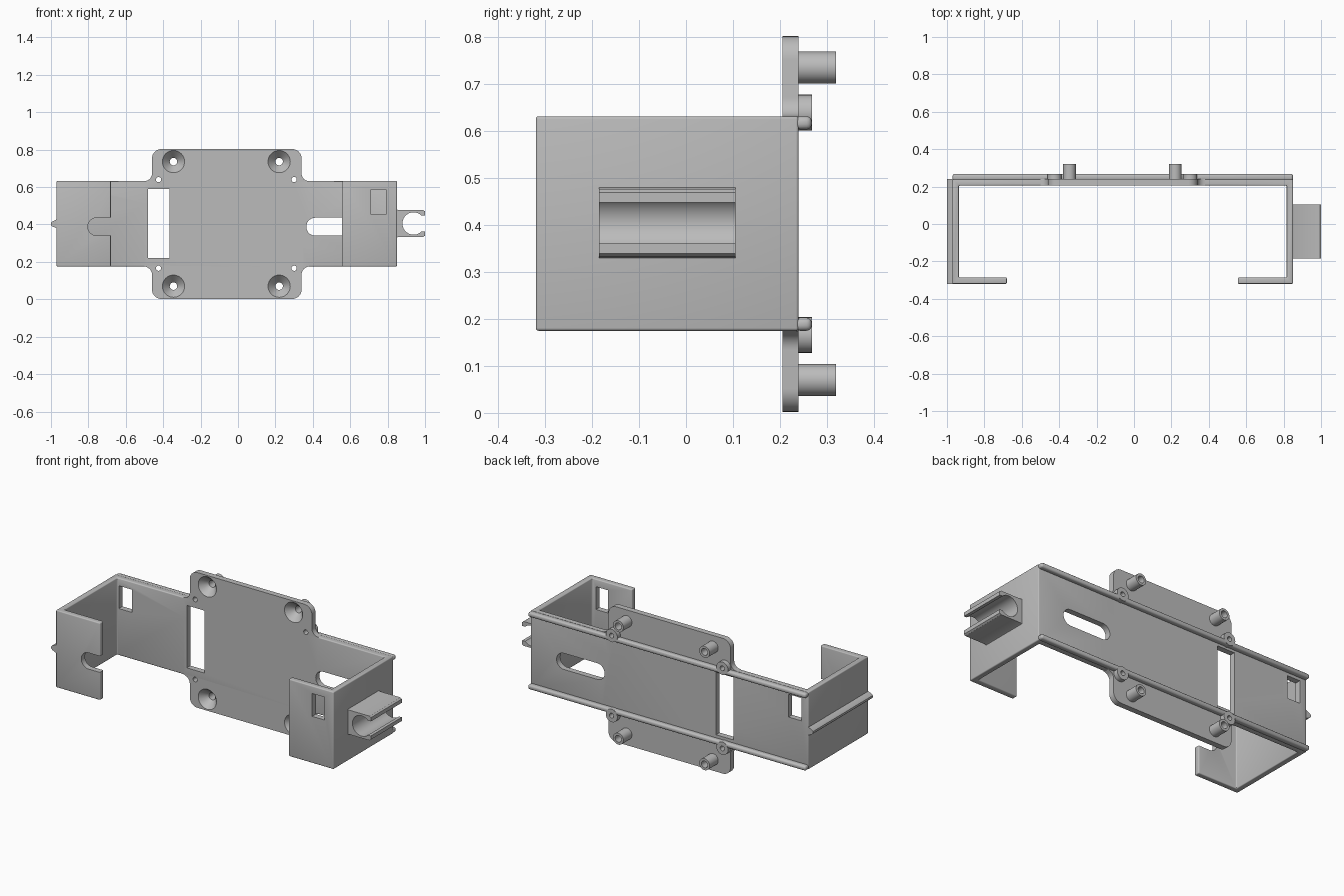
import bpy, bmesh, math
from mathutils import Matrix, Vector

if "Cube" in bpy.data.objects:
    bpy.data.objects.remove(bpy.data.objects["Cube"])

grey = bpy.data.materials.new("grey plastic")
grey.diffuse_color = (0.5, 0.5, 0.5, 1)
grey.use_nodes = True
grey.node_tree.nodes["Principled BSDF"].inputs["Base Color"].default_value = grey.diffuse_color


def prism(name, pts, lo, hi, axis="Y", bevel=0):
    """Extrude an outline: (x, z) along Y, or (x, y) along Z."""
    bm = bmesh.new()
    place = (lambda a, b, c: (a, c, b)) if axis == "Y" else (lambda a, b, c: (a, b, c))
    low = [bm.verts.new(place(a, b, lo)) for a, b in pts]
    high = [bm.verts.new(place(a, b, hi)) for a, b in pts]
    bm.faces.new(low)
    bm.faces.new(high)
    for i in range(len(pts)):
        j = (i + 1) % len(pts)
        bm.faces.new((low[i], low[j], high[j], high[i]))
    bmesh.ops.recalc_face_normals(bm, faces=bm.faces)
    if bevel:
        bmesh.ops.bevel(bm, geom=list(bm.edges), offset=bevel, segments=3,
                        profile=0.5, affect="EDGES", clamp_overlap=True)
    me = bpy.data.meshes.new(name)
    bm.to_mesh(me)
    bm.free()
    me.materials.append(grey)
    ob = bpy.data.objects.new(name, me)
    bpy.context.collection.objects.link(ob)
    return ob


def rect(x0, x1, z0, z1):
    return [(x0, z0), (x1, z0), (x1, z1), (x0, z1)]


def arc(cx, cz, r, a0, a1, n=8):
    angles = [math.radians(a0 + (a1 - a0) * i / n) for i in range(n + 1)]
    return [(cx + r * math.cos(a), cz + r * math.sin(a)) for a in angles]


def disc(name, x, z, r, y0, y1):
    return prism(name, arc(x, z, r, 0, 360, 32)[:-1], y0, y1)


def cone(name, x, z, r0, r1, y0, y1):
    ob = disc(name, x, z, r0, y0, y1)
    for v in ob.data.vertices:
        if v.co.y > (y0 + y1) / 2:
            v.co.x = x + (v.co.x - x) * r1 / r0
            v.co.z = z + (v.co.z - z) * r1 / r0
    return ob


def boolean(ob, others, op="DIFFERENCE"):
    """Apply booleans and remove the helper objects."""
    for other in others:
        m = ob.modifiers.new("cut", "BOOLEAN")
        m.operation, m.object, m.solver = op, other, "EXACT"
    bpy.context.view_layer.update()
    dg = bpy.context.evaluated_depsgraph_get()
    me = bpy.data.meshes.new_from_object(ob.evaluated_get(dg))
    ob.modifiers.clear()
    ob.data = me
    for other in others:
        bpy.data.objects.remove(other)


XL, XR, Y0, Y1, T = -0.97, 0.85, -0.32, 0.24, 0.034
ZB, ZT, MID = 0.175, 0.632, 0.4035

# C-shaped band: back, two side walls and two front flanges
frame = prism("bracket_frame", [
    (XL, Y1), (XR, Y1), (XR, Y0), (0.555, Y0), (0.555, Y0 + T), (XR - T, Y0 + T),
    (XR - T, Y1 - T), (XL + T, Y1 - T), (XL + T, Y0 + T), (-0.68, Y0 + T),
    (-0.68, Y0), (XL, Y0)], ZB, ZT, "Z", 0.006)

# Taller centre plate with rounded corners and filleted roots
f, r, x0, x1, top = 0.04, 0.05, -0.46, 0.34, 0.803
upper = (arc(x1 + f, ZT + f, f, 270, 180) + arc(x1 - r, top - r, r, 0, 90)
         + arc(x0 + r, top - r, r, 90, 180) + arc(x0 - f, ZT + f, f, 360, 270))
lower = [(x, 2 * MID - 0.002 - z) for x, z in reversed(upper)]
lower = [(x, ZB if abs(z - ZB) < 0.004 else z) for x, z in lower]
boolean(frame, [prism("centre_plate", upper + lower, Y1 - T, Y1)], "UNION")

# Openings in the back and the flanges
slot = arc(0.632, 0.388, 0.048, -90, 90, 16) + arc(0.413, 0.388, 0.048, 90, 270, 16)
notch = arc(-0.755, 0.388, 0.048, 90, 270, 16) + [(-0.6, 0.34), (-0.6, 0.436)]
cuts = [prism("cut", rect(-0.48, -0.365, 0.22, 0.59), 0.15, 0.3),
        prism("cut", rect(-0.925, -0.84, 0.452, 0.587), 0.15, 0.3),
        prism("cut", rect(0.71, 0.79, 0.452, 0.587), -0.4, -0.2),
        prism("cut", slot, 0.15, 0.3),
        prism("cut", notch, -0.4, -0.2)]
pegs = [(x, z) for x in (-0.345, 0.22) for z in (0.07, 0.736)]
bosses = [(x, z) for x in (-0.425, 0.30) for z in (0.166, 0.640)]
for x, z in pegs:
    cuts += [cone("cut", x, z, 0.0595, 0.02, 0.206, 0.25),
             disc("cut", x, z, 0.015, 0.2, 0.33)]
cuts += [disc("cut", x, z, 0.014, 0.15, 0.3) for x, z in bosses]
boolean(frame, cuts)

parts = [frame]
# Hollow pegs behind the countersunk holes
for x, z in pegs:
    peg = disc("mounting_peg", x, z, 0.034, 0.239, 0.32)
    boolean(peg, [cone("cut", x, z, 0.0595, 0.02, 0.206, 0.25),
                  disc("cut", x, z, 0.02, 0.245, 0.33)])
    parts.append(peg)

# Round bosses behind the small holes
for x, z in bosses:
    boss = disc("small_boss", x, z, 0.038, 0.239, 0.268)
    boolean(boss, [disc("cut", x, z, 0.014, 0.2, 0.3)])
    parts.append(boss)

# Rounded rails along the back edges
for name, z in (("lower_rail", ZB), ("upper_rail", ZT - 0.028)):
    rail = prism(name, rect(XL, XR, z, z + 0.028), 0.232, 0.268, bevel=0.011)
    boolean(rail, [disc("cut", x, bz, 0.014, 0.2, 0.3) for x, bz in bosses])
    parts.append(rail)

# Snap rib on the left wall
parts.append(prism("side_rib", [(-0.965, 0.378), (-0.965, 0.428), (-0.975, 0.424),
                                (-0.993, 0.416), (-1.0, 0.409), (-1.0, 0.397),
                                (-0.993, 0.39), (-0.975, 0.382)], Y0, Y1))

# Open tube clip on the right wall
inner = arc(0.939, 0.405, 0.06, 46, 314, 28)
clip = [(0.845, 0.327), (0.856, 0.333), (0.99, 0.333), (1.0, 0.34), (1.0, 0.362)]
clip += list(reversed(inner)) + [(1.0, 0.448), (1.0, 0.47), (0.99, 0.477),
                                 (0.856, 0.477), (0.845, 0.483)]
parts.append(prism("tube_clip", clip, -0.185, 0.105))

# Smooth the rounded surfaces, keep hard edges
for ob in parts:
    bpy.ops.object.select_all(action="DESELECT")
    ob.select_set(True)
    bpy.context.view_layer.objects.active = ob
    bpy.ops.object.shade_smooth_by_angle(angle=math.radians(32))
